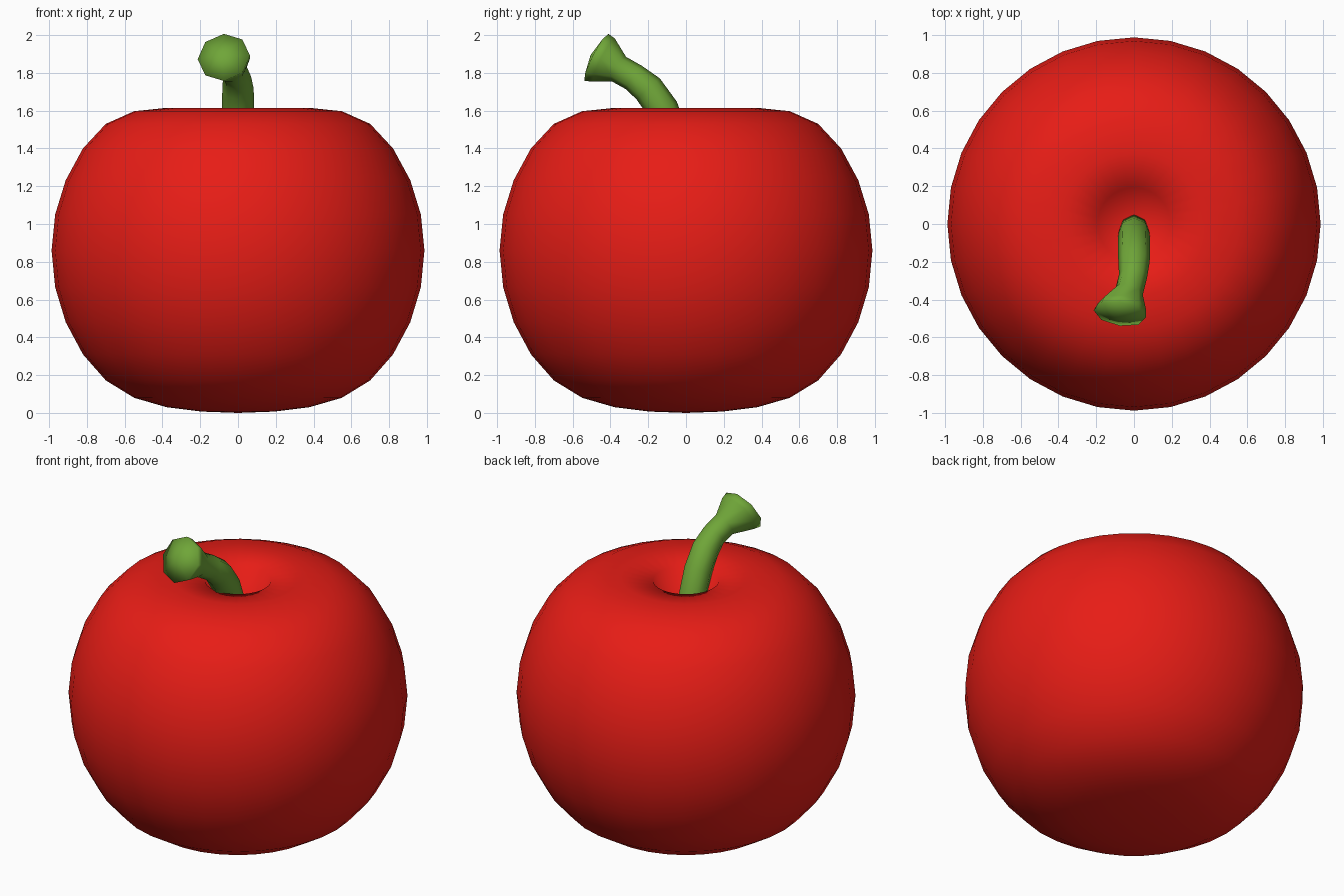
import bpy, bmesh
from math import sin, cos, pi
from mathutils import Vector

if "Cube" in bpy.data.objects:
    bpy.data.objects.remove(bpy.data.objects["Cube"])


def material(name, color):
    m = bpy.data.materials.new(name)
    m.diffuse_color = color
    m.use_nodes = True
    m.node_tree.nodes["Principled BSDF"].inputs["Base Color"].default_value = m.diffuse_color
    return m


def skin(name, start, rings, end, mat):
    """Skin a list of vertex rings, closing both ends with a fan to a pole."""
    bm = bmesh.new()
    a, b = bm.verts.new(start), bm.verts.new(end)
    loops = [[bm.verts.new(p) for p in ring] for ring in rings]
    n = len(loops[0])
    for i in range(n):
        j = (i + 1) % n
        bm.faces.new((a, loops[0][j], loops[0][i]))
        bm.faces.new((b, loops[-1][i], loops[-1][j]))
        for lo, hi in zip(loops, loops[1:]):
            bm.faces.new((lo[i], lo[j], hi[j], hi[i]))
    bmesh.ops.recalc_face_normals(bm, faces=bm.faces)
    for f in bm.faces:
        f.smooth = True
    mesh = bpy.data.meshes.new(name)
    bm.to_mesh(mesh)
    bm.free()
    mesh.materials.append(mat)
    obj = bpy.data.objects.new(name, mesh)
    bpy.context.collection.objects.link(obj)
    return obj


# Fruit body: 32-sided lathe with a deep dimple on top
profile = [(0.193, 0.007), (0.378, 0.03), (0.55, 0.08), (0.7, 0.172),
           (0.821, 0.31), (0.912, 0.48), (0.968, 0.665), (0.987, 0.86),
           (0.968, 1.05), (0.912, 1.232), (0.821, 1.4), (0.7, 1.53),
           (0.55, 1.597), (0.378, 1.615), (0.193, 1.59)]
body_rings = [[(r * cos(k * pi / 16), r * sin(k * pi / 16), z) for k in range(32)]
              for r, z in profile]
skin("fruit_body", (0, 0, 0), body_rings, (0, 0, 1.22),
     material("red_skin", (0.8, 0.012, 0.008, 1)))

# Stem: eight-sided bent tube, flared at the tip (x, y, z, radius)
path = [(0, -0.02, 1.22, 0.08), (0, -0.05, 1.42, 0.083), (0, -0.125, 1.61, 0.085),
        (0, -0.20, 1.715, 0.083), (-0.005, -0.275, 1.775, 0.075),
        (-0.025, -0.355, 1.82, 0.075), (-0.063, -0.435, 1.868, 0.128),
        (-0.075, -0.475, 1.882, 0.14)]
tip = Vector((-0.085, -0.505, 1.895))
centres = [Vector(p[:3]) for p in path]
stem_rings = []
for i, c in enumerate(centres):
    ahead = centres[i + 1] if i + 1 < len(centres) else tip
    t = (ahead - centres[max(i - 1, 0)]).normalized()
    if i >= len(centres) - 2:
        t = Vector((-0.15, -0.88, 0.45)).normalized()
    u = Vector((1, 0, 0))
    u = (u - t * u.dot(t)).normalized()
    v = t.cross(u)
    stem_rings.append([c + path[i][3] * (u * cos(k * pi / 4) + v * sin(k * pi / 4))
                       for k in range(8)])
skin("stem", centres[0], stem_rings, tip,
     material("green_stem", (0.16, 0.38, 0.04, 1)))
